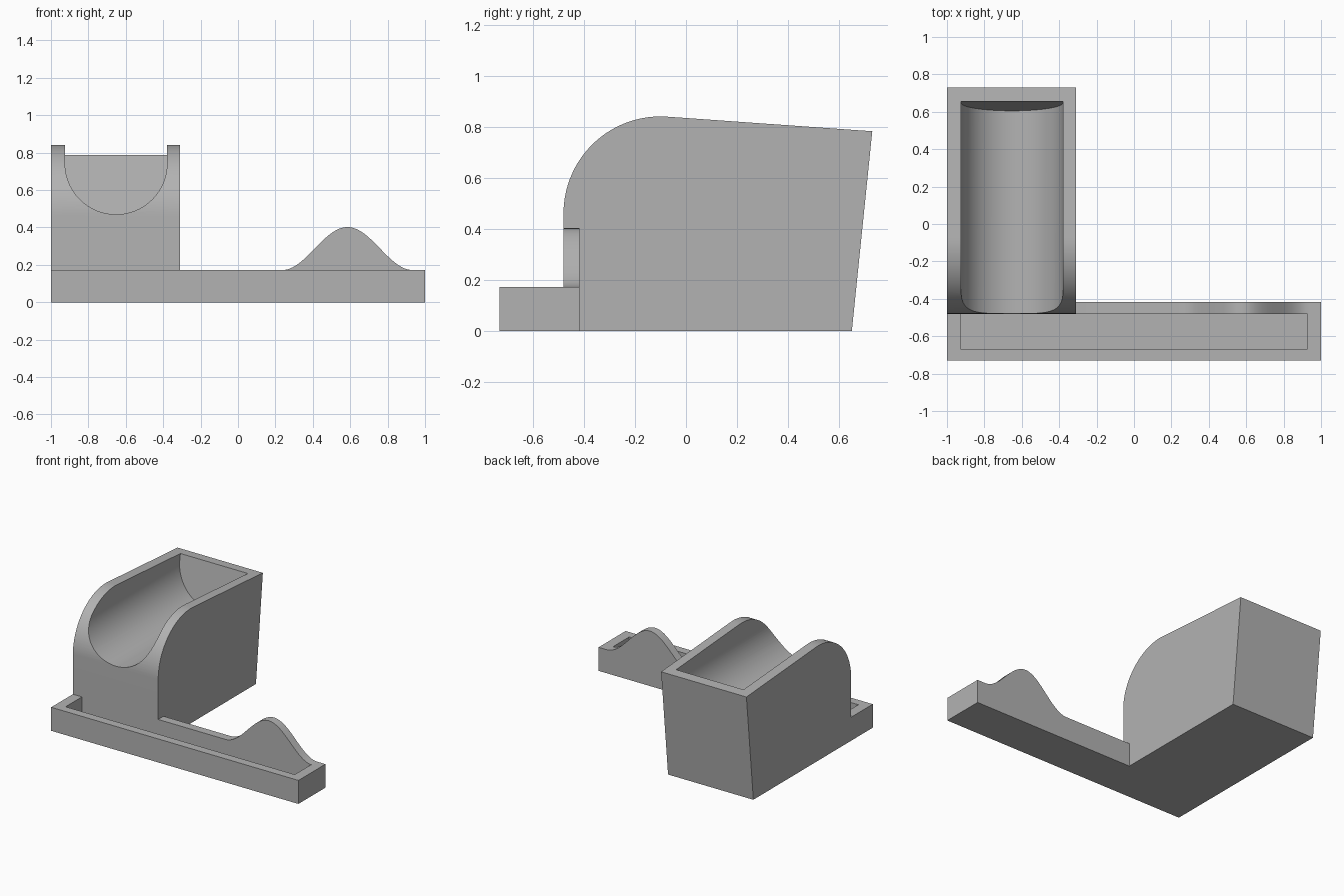
import bpy
import bmesh
from math import sin, cos, pi, radians
from mathutils import Vector

default = bpy.data.objects.get("Cube")
if default:
    bpy.data.objects.remove(default, do_unlink=True)

# Single grey material
grey = bpy.data.materials.new("matte grey")
grey.use_nodes = True
colour = (0.45, 0.45, 0.45, 1)
grey.diffuse_color = colour
grey.node_tree.nodes["Principled BSDF"].inputs["Base Color"].default_value = colour


def prism(name, profile, axis, low, high):
    """Extrude a (y, z) profile along x, or an (x, z) profile along y."""
    bm = bmesh.new()

    def point(a, b, d):
        return (d, a, b) if axis == "x" else (a, d, b)

    face = bm.faces.new([bm.verts.new(point(a, b, low)) for a, b in profile])
    grown = bmesh.ops.extrude_face_region(bm, geom=[face])
    shift = Vector(point(0, 0, high - low))
    for v in grown["geom"]:
        if isinstance(v, bmesh.types.BMVert):
            v.co += shift
    bmesh.ops.recalc_face_normals(bm, faces=bm.faces[:])
    mesh = bpy.data.meshes.new(name)
    bm.to_mesh(mesh)
    bm.free()
    mesh.materials.append(grey)
    obj = bpy.data.objects.new(name, mesh)
    bpy.context.collection.objects.link(obj)
    return obj


def rectangle(a0, a1, b0, b1):
    return [(a0, b0), (a1, b0), (a1, b1), (a0, b1)]


def arc(cx, cz, r, start, end, steps):
    angles = [radians(start + (end - start) * i / steps) for i in range(steps + 1)]
    return [(cx + r * cos(t), cz + r * sin(t)) for t in angles]


def activate(obj):
    bpy.ops.object.select_all(action="DESELECT")
    obj.select_set(True)
    bpy.context.view_layer.objects.active = obj


def carve(obj, cutter):
    cutter.hide_render = True
    mod = obj.modifiers.new("carve", "BOOLEAN")
    mod.operation = "DIFFERENCE"
    mod.solver = "EXACT"
    mod.object = cutter
    activate(obj)
    bpy.ops.object.modifier_apply(modifier=mod.name)
    bpy.data.objects.remove(cutter, do_unlink=True)


def smooth(obj):
    activate(obj)
    bpy.ops.object.shade_smooth_by_angle(angle=radians(25))


FRONT, RIM = -0.48, 0.172

# Holder block: rounded front shoulder, sloping top, leaning back
side = [(0.65, 0), (FRONT, 0)] + arc(-0.1, 0.46, 0.38, 180, 86, 32) + [(0.73, 0.782)]
holder = prism("holder_block", side, "x", -1, -0.31)

# Trough with a round floor and a leaning end wall
trough_shape = [(-0.925, 1.1)] + arc(-0.652, 0.743, 0.273, 180, 360, 48) + [(-0.379, 1.1)]
trough = prism("trough_cutter", trough_shape, "y", -0.8, 0.6)
for v in trough.data.vertices:
    if v.co.y > 0:
        v.co.y = 0.605 + 0.159 * (v.co.z - 0.47)
carve(holder, trough)
smooth(holder)

# Long tray in front, its recess open towards the holder and back panel
tray = prism("tray", rectangle(-0.73, FRONT, 0, RIM), "x", -1, 1)
recess = prism("recess_cutter", rectangle(-0.668, FRONT + 0.1, 0.06, 0.4), "x", -0.927, 0.927)
carve(tray, recess)

# Back panel of the tray with a bell-shaped hump
steps, middle, half = 48, 0.585, 0.35
hump = []
for i in range(steps + 1):
    t = 1 - 2 * i / steps
    hump.append((middle + half * t, RIM + 0.115 * (1 + cos(pi * t))))
panel_shape = [(-0.31, 0), (1, 0), (1, RIM)] + hump + [(-0.31, RIM)]
panel = prism("back_panel", panel_shape, "y", FRONT, -0.418)
smooth(panel)
